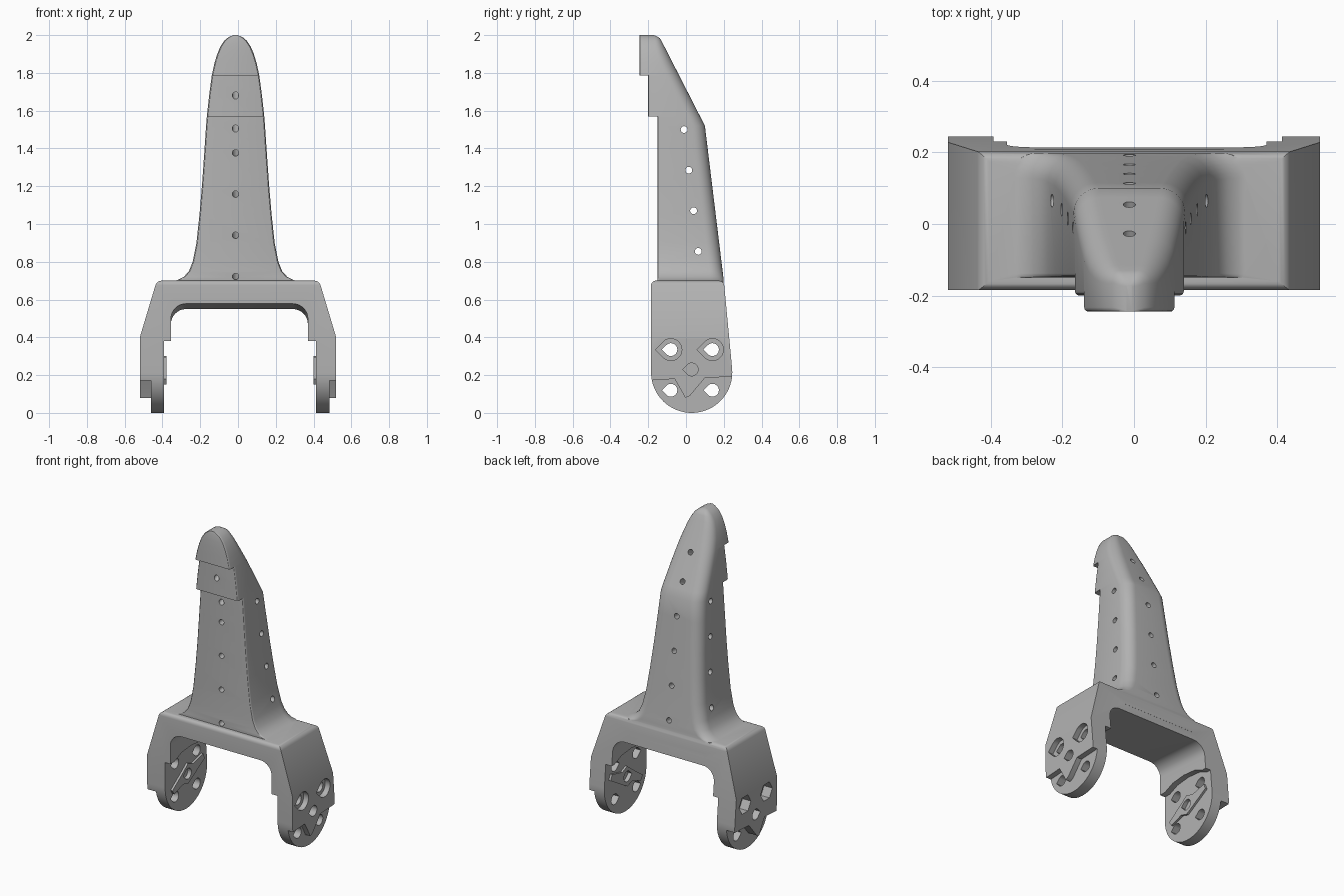
import bpy, bmesh, math
from mathutils import Vector, Matrix

if "Cube" in bpy.data.objects:
    bpy.data.objects.remove(bpy.data.objects["Cube"])

grey = bpy.data.materials.new("plain_grey")
grey.use_nodes = True
COLOR = (0.45, 0.45, 0.45, 1)
grey.diffuse_color = COLOR
grey.node_tree.nodes["Principled BSDF"].inputs["Base Color"].default_value = COLOR


def make(name, bm):
    bmesh.ops.recalc_face_normals(bm, faces=bm.faces[:])
    mesh = bpy.data.meshes.new(name)
    bm.to_mesh(mesh)
    bm.free()
    mesh.materials.append(grey)
    obj = bpy.data.objects.new(name, mesh)
    bpy.context.collection.objects.link(obj)
    return obj


def loft(name, rings):
    bm = bmesh.new()
    loops = [[bm.verts.new(p) for p in ring] for ring in rings]
    n = len(loops[0])
    for a, b in zip(loops, loops[1:]):
        for i in range(n):
            j = (i + 1) % n
            bm.faces.new((a[i], a[j], b[j], b[i]))
    bm.faces.new(loops[0])
    bm.faces.new(loops[-1])
    return make(name, bm)


def prism_x(name, outline, x0, x1):
    return loft(name, [[(x, y, z) for y, z in outline] for x in (x0, x1)])


def prism_y(name, outline, y0, y1):
    return loft(name, [[(x, y, z) for x, z in outline] for y in (y0, y1)])


def arc(cx, cy, r, a0, a1, n):
    return [(cx + r * math.cos(math.radians(a0 + (a1 - a0) * i / n)),
             cy + r * math.sin(math.radians(a0 + (a1 - a0) * i / n))) for i in range(n + 1)]


def teardrop(y, z, r):
    return arc(y, z, r, -135, 135, 20) + [(y - r * 1.41, z)]


def combine(obj, tool, operation):
    mod = obj.modifiers.new("shape", "BOOLEAN")
    mod.operation, mod.solver, mod.object = operation, "EXACT", tool
    bpy.context.view_layer.update()
    graph = bpy.context.evaluated_depsgraph_get()
    mesh = bpy.data.meshes.new_from_object(obj.evaluated_get(graph))
    obj.modifiers.clear()
    obj.data = mesh
    bpy.data.objects.remove(tool)


def drill(obj, start, direction, length, r):
    bm = bmesh.new()
    d = Vector(direction).normalized()
    turn = d.to_track_quat("Z", "Y").to_matrix().to_4x4()
    bmesh.ops.create_cone(bm, cap_ends=True, segments=20, radius1=r, radius2=r, depth=length,
                          matrix=Matrix.Translation(Vector(start) + d * length / 2) @ turn)
    combine(obj, make("drill", bm), "DIFFERENCE")


# Yoke: front outline crossed with the round-footed side outline
yoke = prism_y("bracket", [(-0.52, -0.1), (-0.52, 0.4), (-0.43, 0.7), (0.43, 0.7),
                           (0.52, 0.4), (0.52, -0.1)], -0.4, 0.4)
side = arc(0.03, 0.215, 0.215, 180, 365, 40) + [(0.2, 0.7), (0.2, 0.8), (-0.185, 0.8)]
combine(yoke, prism_x("side", side, -0.7, 0.7), "INTERSECT")

# Rounded upper edges
bm = bmesh.new()
bm.from_mesh(yoke.data)
bmesh.ops.dissolve_limit(bm, angle_limit=0.01, verts=bm.verts[:], edges=bm.edges[:])
edges = [e for e in bm.edges if len(e.link_faces) == 2 and e.calc_face_angle() > 0.5
         and all(v.co.z > 0.69 for v in e.verts)]
bmesh.ops.bevel(bm, geom=edges, offset=0.025, segments=5, profile=0.5, affect="EDGES")
bm.to_mesh(yoke.data)
bm.free()

# Tower: rows of height, half width, front and back, with rounded rear corners
CENTRE = -0.013


def back(z):
    if z > 1.97:
        return -0.13 - 0.04 * ((z - 1.97) / 0.03) ** 2
    if z > 1.52:
        return 0.1 - 0.23 * (z - 1.52) / 0.45
    return 0.1 + 0.1 * (1.52 - z) / 0.82 - (0.002 if z < 0.72 else 0)


def front(z, upper):
    if z > 1.785 or (z == 1.785 and upper):
        return -0.245
    if z > 1.57 or (z == 1.57 and upper):
        return -0.2
    return -0.15


def section(z, w, upper=False):
    f, b = front(z, upper), back(z)
    r = min(0.07, w * 0.6, (b - f) * 0.5)
    s = min(0.012, w * 0.3)
    ring = arc(CENTRE + w - s, f + s, s, -90, 0, 3) + arc(CENTRE + w - r, b - r, r, 0, 90, 8)
    ring += arc(CENTRE - w + r, b - r, r, 90, 180, 8) + arc(CENTRE - w + s, f + s, s, 180, 270, 3)
    return [(x, y, z) for x, y in ring]


widths = [(0.6, 0.33), (0.698, 0.33), (0.704, 0.305), (0.72, 0.274), (0.75, 0.247), (0.8, 0.227),
          (0.9, 0.207), (1.05, 0.191), (1.2, 0.178), (1.4, 0.164), (1.52, 0.156), (1.57, 0.152),
          (1.68, 0.14), (1.785, 0.126), (1.85, 0.112), (1.9, 0.097), (1.94, 0.08), (1.97, 0.06),
          (1.985, 0.043), (1.995, 0.025), (2.0, 0.008)]
rings = []
for z, w in widths:
    rings.append(section(z, w))
    if z in (1.57, 1.785):
        rings.append(section(z, w, True))
combine(yoke, loft("tower", rings), "UNION")

# Opening between the arms, its ceiling dropping to the rear
def opening(lift):
    return ([(-0.355, -0.3), (0.37, -0.3)] + arc(0.29, 0.47 + lift, 0.08, 0, 90, 8)
            + arc(-0.275, 0.47 + lift, 0.08, 90, 180, 8))


gap = loft("gap", [[(x, y, z) for x, z in opening(lift)]
                   for y, lift in ((-0.3, 0.035), (-0.185, 0.028), (0.21, 0), (0.4, -0.01))])
combine(yoke, gap, "DIFFERENCE")

# Arms: inner recess, outer step, keyed bar and hub details
recess = [(-0.3, -0.1), (0.4, -0.1), (0.4, 0.38), (0.2, 0.38), (0.13, 0.41), (0.03, 0.42),
          (-0.07, 0.41), (-0.14, 0.38), (-0.3, 0.38)]
step = [(-0.3, -0.1), (0.4, -0.1), (0.4, 0.2), (0.1, 0.185), (0.02, 0.09), (-0.005, 0.08),
        (-0.02, 0.11), (-0.06, 0.18), (-0.3, 0.165)]
bar = [(-0.13, 0.18), (-0.11, 0.15), (-0.02, 0.18), (0.03, 0.165), (0.09, 0.2), (0.2, 0.265),
       (0.185, 0.3), (0.08, 0.275), (0.03, 0.295), (-0.03, 0.25)]
holes = [(y, z) for y in (-0.08, 0.14) for z in (0.12, 0.335)]

for sign, wall, face, plate in ((-1, 0.355, 0.392, 0.46), (1, 0.37, 0.413, 0.485)):
    combine(yoke, prism_x("recess", recess, sign * (wall - 0.1), sign * face), "DIFFERENCE")
    combine(yoke, prism_x("step", step, sign * plate, sign * 0.7), "DIFFERENCE")
    combine(yoke, prism_x("bar", bar, sign * (face - 0.014), sign * (face + 0.02)), "UNION")
    for y, z in holes:
        combine(yoke, prism_x("hole", teardrop(y, z, 0.034), sign * 0.3, sign * 0.7), "DIFFERENCE")
        if z > 0.2:
            seat = teardrop(y, z, 0.058) if sign > 0 else arc(y, z, 0.06, 0, 300, 5)
            combine(yoke, prism_x("seat", seat, sign * plate, sign * 0.7), "DIFFERENCE")
    # Blind hub sockets on both faces
    hub = teardrop(0.03, 0.23, 0.034)
    combine(yoke, prism_x("hub_out", hub, sign * (plate - 0.02), sign * 0.7), "DIFFERENCE")
    combine(yoke, prism_x("hub_in", hub, sign * 0.3, sign * (face + 0.012)), "DIFFERENCE")

# Tower holes: side to side, square to the back, and square to the slope
for i in range(4):
    drill(yoke, (-0.5, 0.065 - 0.025 * i, 0.855 + 0.215 * i), (1, 0, 0), 1, 0.018)
    drill(yoke, (CENTRE, -0.25, 0.71 + 0.218 * i), (0, 0.99, 0.12), 0.7, 0.017)
for y, z in ((-0.15, 1.505), (-0.2, 1.68)):
    d = Vector((0, 0.89, 0.455))
    drill(yoke, Vector((CENTRE, y, z)) - d * 0.15, d, 0.6, 0.017)

bpy.ops.object.select_all(action="DESELECT")
yoke.select_set(True)
bpy.context.view_layer.objects.active = yoke
bpy.ops.object.shade_smooth_by_angle(angle=math.radians(30))
